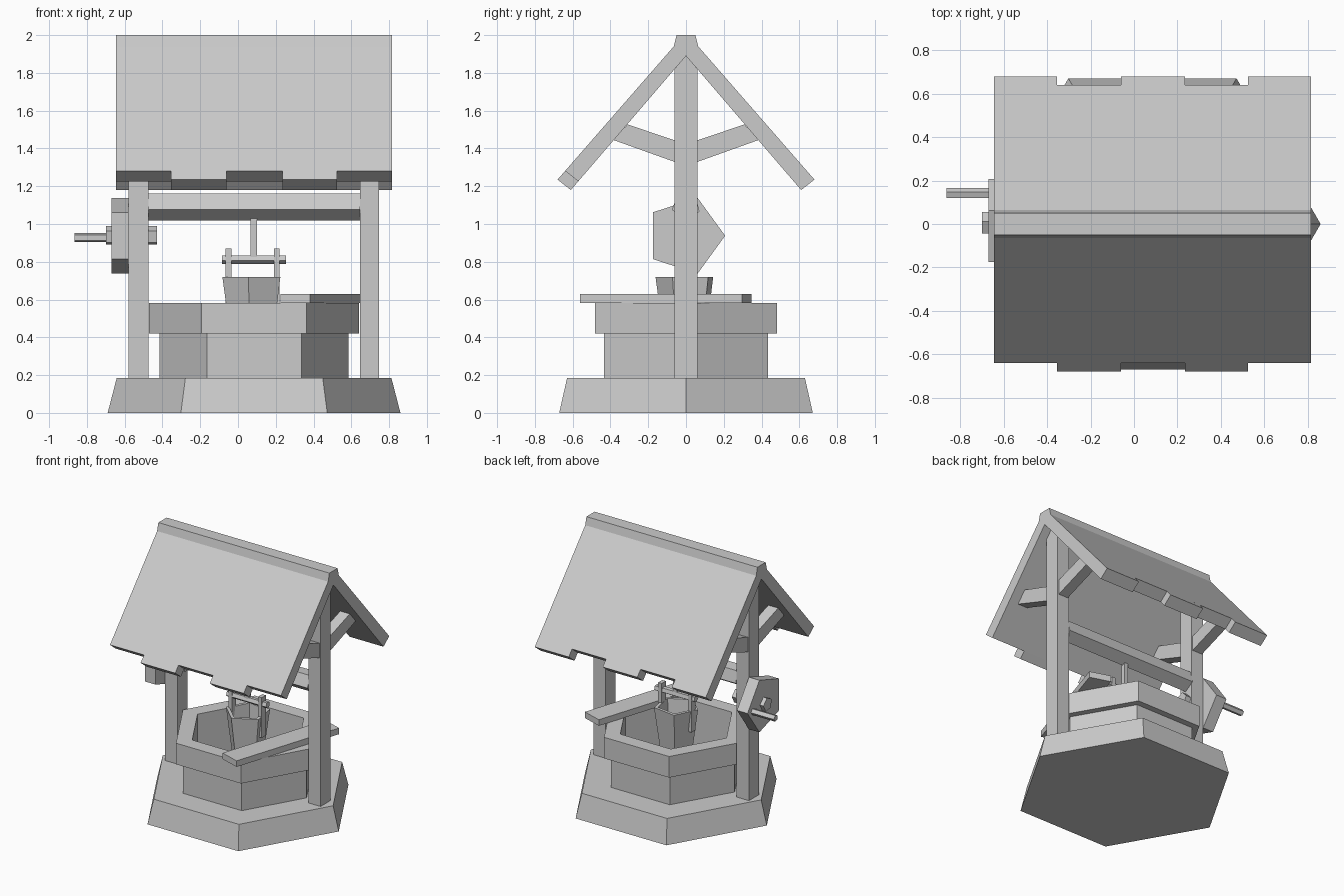
import bpy, bmesh
from math import cos, sin, radians, tau
from mathutils import Vector

if "Cube" in bpy.data.objects:
    bpy.data.objects.remove(bpy.data.objects["Cube"], do_unlink=True)

grey = bpy.data.materials.new("plain_grey")
grey.use_nodes = True
colour = (0.6, 0.6, 0.6, 1)
grey.diffuse_color = colour
grey.node_tree.nodes["Principled BSDF"].inputs["Base Color"].default_value = colour

CX = 0.085  # middle of the well


def finish(name, bm):
    bmesh.ops.recalc_face_normals(bm, faces=bm.faces)
    mesh = bpy.data.meshes.new(name)
    bm.to_mesh(mesh)
    bm.free()
    mesh.materials.append(grey)
    obj = bpy.data.objects.new(name, mesh)
    bpy.context.collection.objects.link(obj)
    return obj


def stack(name, rings, closed=False):
    """Skin rings of points; join last to first if closed, else cap the ends."""
    bm = bmesh.new()
    loops = [[bm.verts.new(p) for p in ring] for ring in rings]
    pairs = list(zip(loops, loops[1:]))
    if closed:
        pairs.append((loops[-1], loops[0]))
    else:
        bm.faces.new(loops[0])
        bm.faces.new(loops[-1])
    for a, b in pairs:
        for i in range(len(a)):
            j = (i + 1) % len(a)
            bm.faces.new((a[i], a[j], b[j], b[i]))
    return finish(name, bm)


def upright(name, sides, steps, x=CX, turn=0, closed=False):
    """Polygon lathe about a vertical axis; steps are (radius, z)."""
    angles = [radians(turn) + tau * i / sides for i in range(sides)]
    return stack(name, [[(x + r * cos(a), r * sin(a), z) for a in angles]
                        for r, z in steps], closed)


def extrude_x(name, profile, x0, x1):
    """Extrude a (y, z) profile along x."""
    return stack(name, [[(x, y, z) for y, z in profile] for x in (x0, x1)])


def rod(name, x0, x1, y, z, r, turn=0, sides=5):
    angles = [radians(turn) + tau * i / sides for i in range(sides)]
    return extrude_x(name, [(y + r * cos(a), z + r * sin(a)) for a in angles], x0, x1)


def box(name, x0, x1, y0, y1, z0, z1):
    return extrude_x(name, [(y0, z0), (y1, z0), (y1, z1), (y0, z1)], x0, x1)


# Stone base and hollow well wall
upright("base", 6, [(0.775, 0), (0.727, 0.185)])
upright("well_wall", 6, [(0.5, 0.185), (0.5, 0.42), (0.43, 0.42), (0.43, 0.185)], closed=True)
upright("well_rim", 6, [(0.555, 0.42), (0.555, 0.583), (0.43, 0.583), (0.43, 0.42)], closed=True)

# Posts with pointed tops, and their roof braces
for side, x0, x1 in (("right", -0.58, -0.475), ("left", 0.645, 0.747)):
    extrude_x(side + "_post", [(-0.06, 0.185), (0.06, 0.185), (0.06, 1.82),
                               (0, 1.89), (-0.06, 1.82)], x0, x1)
    for end, s in (("front", -1), ("back", 1)):
        extrude_x(f"{side}_{end}_brace", [(s * 0.05, 1.325), (s * 0.385, 1.445),
                                          (s * 0.31, 1.527), (s * 0.05, 1.44)],
                  x0 + 0.01, x1 - 0.01)

# Roof: short slopes with a raised ridge
half = [(0.05, 2.0), (0.065, 1.94), (0.64, 1.281), (0.57, 1.226)]
roof = half + [(0, 1.89)] + [(-y, z) for y, z in reversed(half)]
extrude_x("roof", roof, -0.645, 0.815)

# Eave boards that stick out, alternating between front and back
edges = [-0.645, -0.355, -0.06, 0.235, 0.525, 0.815]
for i, (x0, x1) in enumerate(zip(edges, edges[1:])):
    s = -1 if i % 2 else 1
    extrude_x(f"eave_board_{i + 1}", [(s * 0.64, 1.281), (s * 0.68, 1.235),
                                      (s * 0.61, 1.18), (s * 0.57, 1.226)], x0, x1)

# Crossbeam, wheel, hub and crank handle
rod("crossbeam", -0.475, 0.645, 0, 1.095, 0.077, turn=-22)
rod("crank_wheel", -0.67, -0.58, -0.004, 0.938, 0.211)
rod("crank_hub", -0.7, -0.43, 0.003, 0.938, 0.053, turn=8)
rod("crank_handle", -0.865, -0.66, 0.14, 0.928, 0.025)

# Hanging bucket with its lugs, bar and rope
upright("bucket", 5, [(0.115, 0.37), (0.163, 0.72), (0.135, 0.72), (0.1, 0.41)],
        x=0.078, turn=-98)
for side, x in (("right", -0.065), ("left", 0.19)):
    box(side + "_bucket_lug", x, x + 0.03, -0.025, 0.025, 0.56, 0.87)
rod("bucket_bar", -0.085, 0.255, 0, 0.813, 0.025, turn=-22)
box("rope", 0.067, 0.1, -0.017, 0.017, 0.82, 1.04)

# Loose plank lying across the rim
corner = Vector((0.225, -0.51))
across = Vector((0.155, -0.05))
along = Vector((0.05, 0.155)).normalized() * 0.9
outline = [corner, corner + across, corner + across + along, corner + along]
stack("plank", [[(p.x, p.y, z) for p in outline] for z in (0.583, 0.63)])
